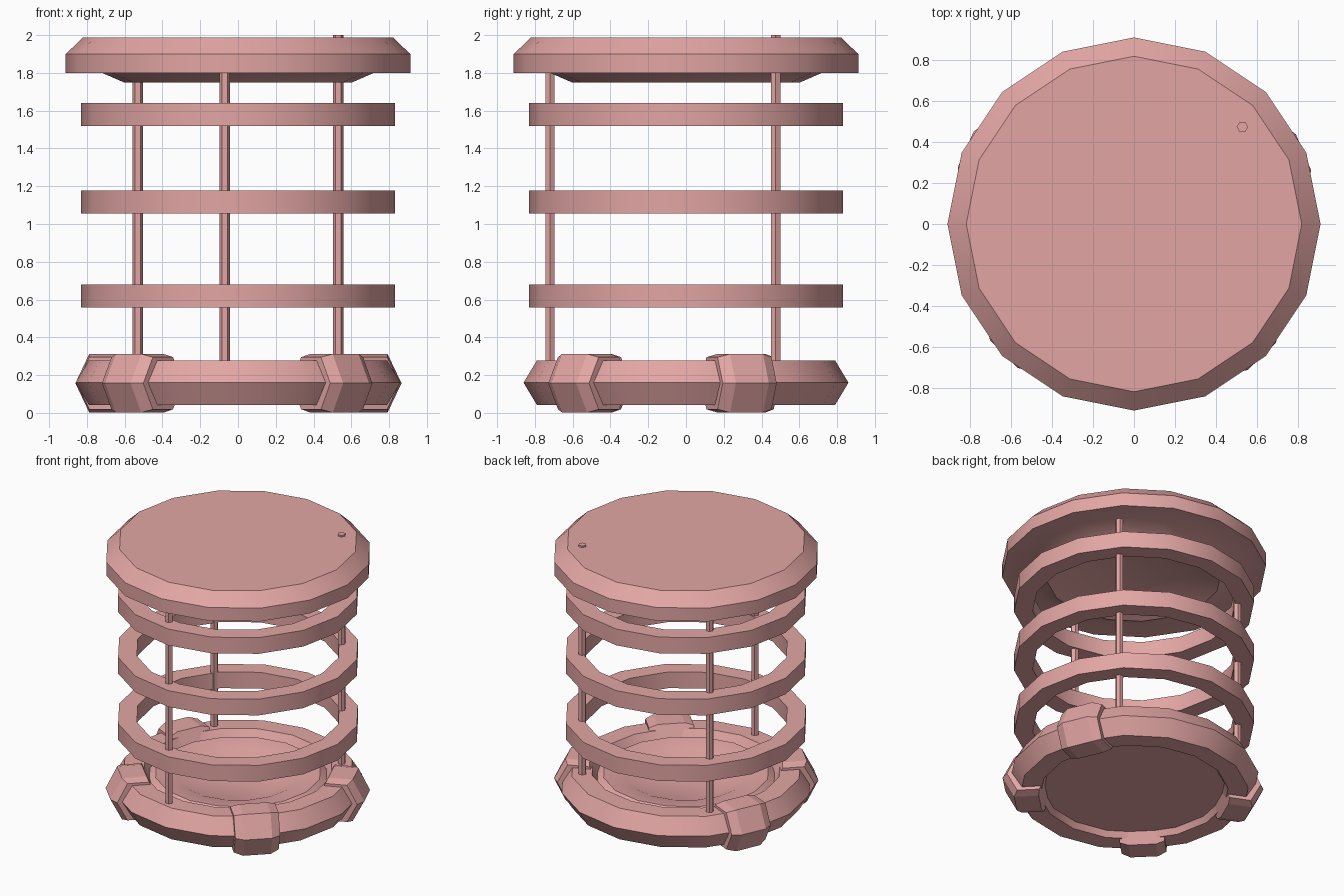
import bpy, math
from mathutils import Matrix

if "Cube" in bpy.data.objects:
    bpy.data.objects.remove(bpy.data.objects["Cube"])

pink = bpy.data.materials.new("dusty_pink")
pink.diffuse_color = (0.76, 0.38, 0.37, 1)
pink.use_nodes = True
pink.node_tree.nodes["Principled BSDF"].inputs["Base Color"].default_value = pink.diffuse_color


def make(name, verts, faces, smooth=30):
    me = bpy.data.meshes.new(name)
    me.from_pydata(verts, [], faces)
    me.materials.append(pink)
    ob = bpy.data.objects.new(name, me)
    bpy.context.collection.objects.link(ob)
    bpy.ops.object.select_all(action='DESELECT')
    ob.select_set(True)
    bpy.context.view_layer.objects.active = ob
    bpy.ops.object.mode_set(mode='EDIT')
    bpy.ops.mesh.select_all(action='SELECT')
    bpy.ops.mesh.normals_make_consistent(inside=False)
    bpy.ops.object.mode_set(mode='OBJECT')
    bpy.ops.object.shade_smooth_by_angle(angle=math.radians(smooth))
    return ob


def lathe(name, profile, closed=False, n=16):
    """Spin (radius, z) points around z; open profiles get flat end caps."""
    verts = [(r * math.cos(2 * math.pi * i / n), r * math.sin(2 * math.pi * i / n), z)
             for r, z in profile for i in range(n)]
    m = len(profile)
    faces = []
    for j in range(m if closed else m - 1):
        a, b = j * n, (j + 1) % m * n
        for i in range(n):
            k = (i + 1) % n
            faces.append((a + i, a + k, b + k, b + i))
    if not closed:
        faces += [tuple(range(n)), tuple(range((m - 1) * n, m * n))]
    return make(name, verts, faces)


# Lid with chamfered rim and a hollow dish underneath
lathe("lid", [(0.82, 1.988), (0.912, 1.90), (0.912, 1.80), (0.72, 1.80),
              (0.60, 1.748), (0.36, 1.83)])

# Three flat hoops
for i, z in enumerate((0.557, 1.055, 1.518)):
    lathe(f"hoop_{i + 1}", [(0.83, z), (0.83, z + 0.122), (0.70, z + 0.122), (0.70, z)], closed=True)

# Six-sided base ring and the dish inside it
lathe("base_ring", [(0.86, 0.16), (0.79, 0.277), (0.65, 0.277), (0.58, 0.16),
                    (0.65, 0.043), (0.79, 0.043)], closed=True)
lathe("base_dish", [(0.625, 0.085), (0.64, 0.2), (0.57, 0.25), (0.42, 0.23), (0.27, 0.165)])

# Clamps gripping the base ring, tapered and bent at both ends
hexagon = [(0.165, 0), (0.085, 0.155), (-0.085, 0.155), (-0.165, 0), (-0.085, -0.155), (0.085, -0.155)]
for i, angle in enumerate((23, 156, 225, -46)):
    verts = [(0.735 + shift + u * s, t, 0.157 + v * s)
             for t, s, shift in ((-0.155, 0.89, -0.018), (-0.095, 1, 0), (0.095, 1, 0), (0.155, 0.89, -0.018))
             for u, v in hexagon]
    faces = [(a * 6 + k, a * 6 + (k + 1) % 6, a * 6 + 6 + (k + 1) % 6, a * 6 + 6 + k)
             for a in range(3) for k in range(6)]
    faces += [tuple(range(6)), tuple(range(18, 24))]
    clamp = make(f"clamp_{i + 1}", verts, faces, smooth=5)
    clamp.data.transform(Matrix.Rotation(math.radians(angle), 4, 'Z'))

# Thin upright rods; one pokes through the lid
for i, (x, y, top) in enumerate(((-0.53, 0.475, 1.93), (0.53, 0.475, 2.0), (-0.07, -0.72, 1.93))):
    rod = lathe(f"rod_{i + 1}", [(0.028, 0.2), (0.028, top)], n=6)
    rod.data.transform(Matrix.Translation((x, y, 0)))
